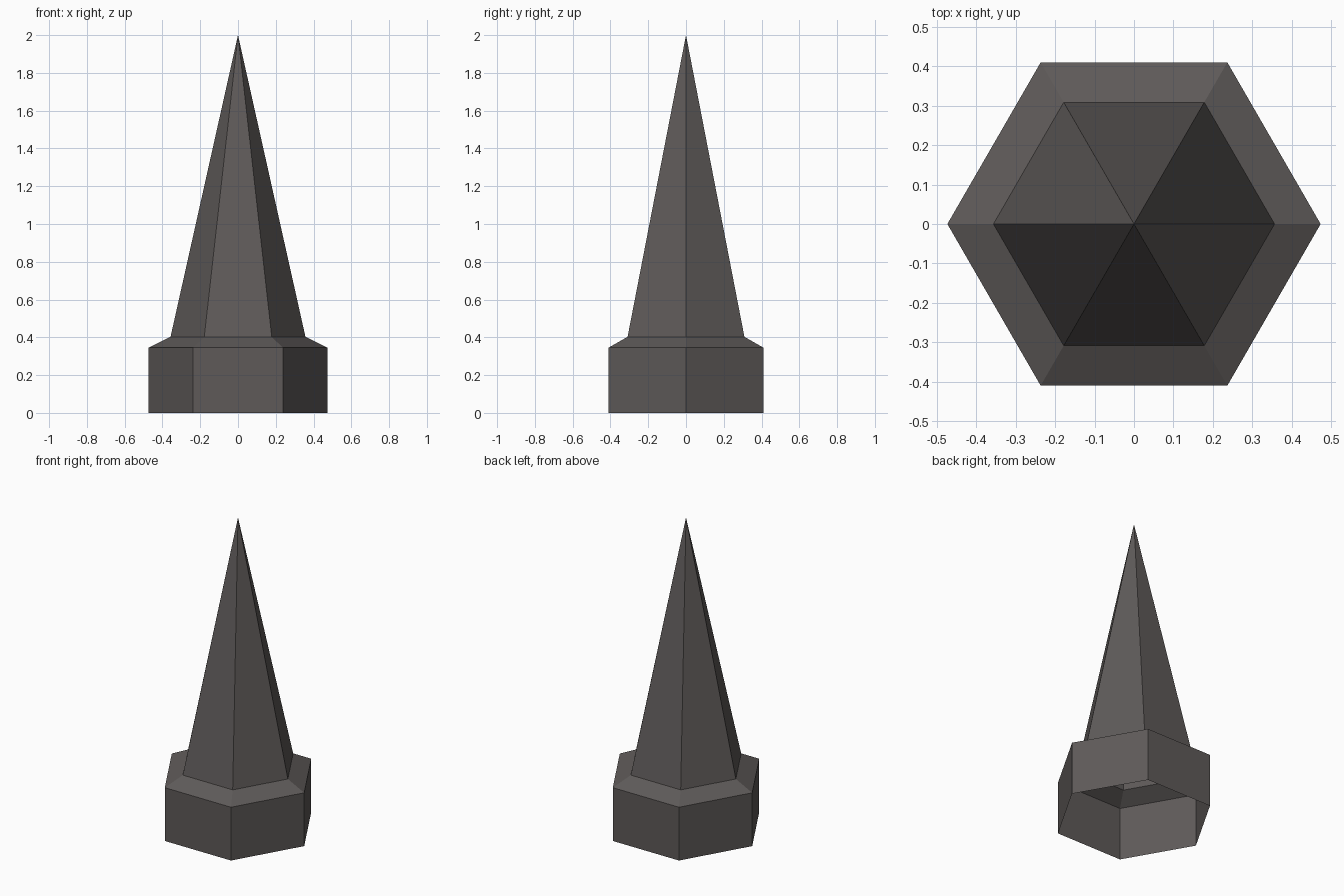
import bpy, bmesh, math

if "Cube" in bpy.data.objects:
    bpy.data.objects.remove(bpy.data.objects["Cube"])

stone = bpy.data.materials.new("dark_grey")
stone.diffuse_color = (0.112, 0.102, 0.099, 1)
stone.use_nodes = True
stone.node_tree.nodes["Principled BSDF"].inputs["Base Color"].default_value = stone.diffuse_color


def hex_shell(name, profile):
    """Open six-sided shell from (radius, height) pairs; radius 0 is a tip."""
    bm = bmesh.new()
    rings = []
    for r, z in profile:
        if r == 0:
            rings.append([bm.verts.new((0, 0, z))] * 6)
        else:
            rings.append([bm.verts.new((r * math.cos(i * math.pi / 3),
                                        r * math.sin(i * math.pi / 3), z))
                          for i in range(6)])
    for low, high in zip(rings, rings[1:]):
        for i in range(6):
            j = (i + 1) % 6
            corners = [low[i], low[j], high[j]]
            if high[i] is not high[j]:
                corners.append(high[i])
            bm.faces.new(corners)
    mesh = bpy.data.meshes.new(name)
    bm.to_mesh(mesh)
    bm.free()
    mesh.materials.append(stone)
    obj = bpy.data.objects.new(name, mesh)
    bpy.context.collection.objects.link(obj)
    return obj


# Hollow hexagonal collar with bevelled top, open underneath
hex_shell("collar", [(0.474, 0), (0.474, 0.345), (0.357, 0.403)])
# Tall hollow pointed spike
hex_shell("spike", [(0.357, 0.403), (0, 2.0)])
